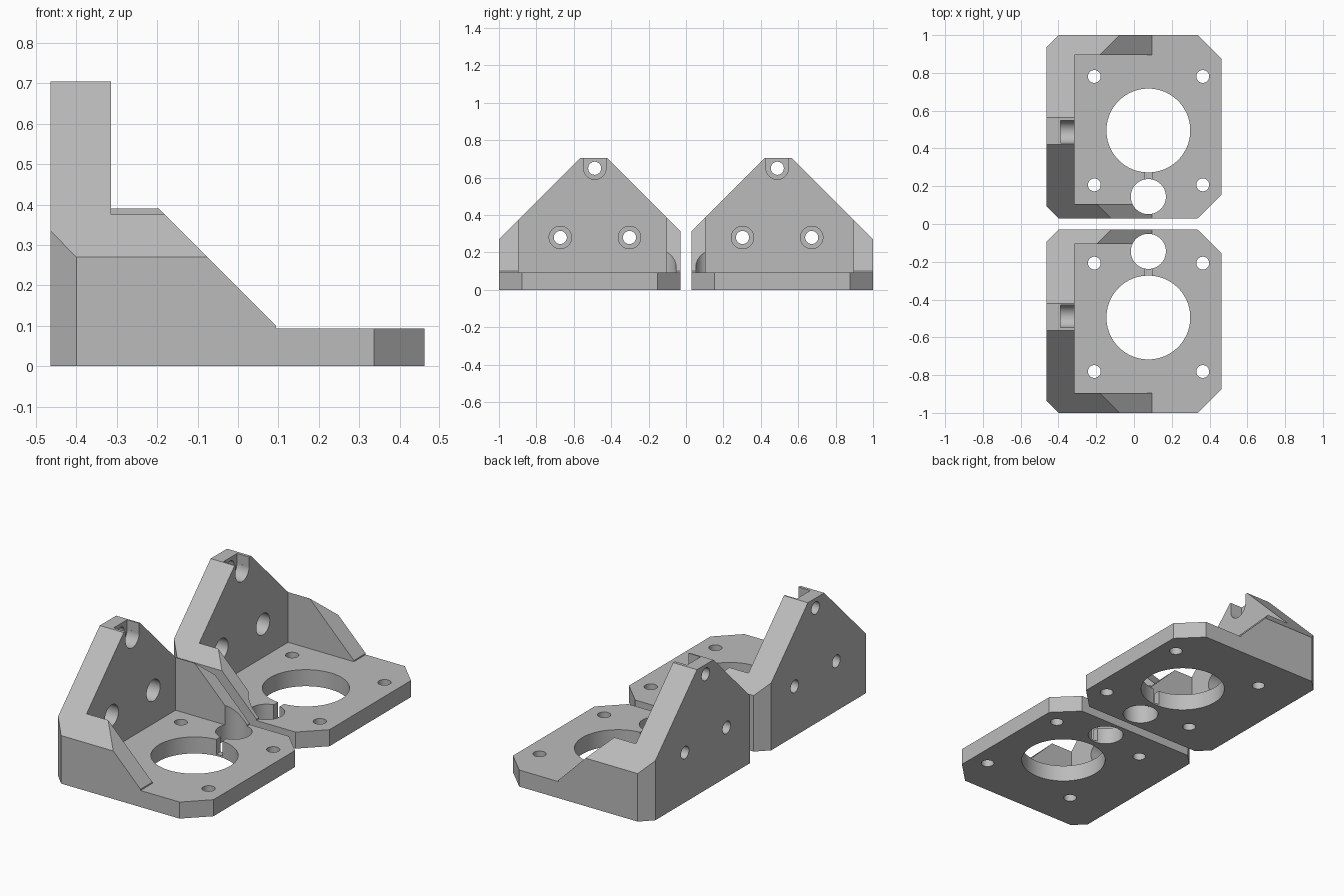
import bpy
import bmesh
import math
from mathutils import Vector

cube = bpy.data.objects.get("Cube")
if cube:
    bpy.data.objects.remove(cube, do_unlink=True)

grey = bpy.data.materials.new("plain grey")
grey.use_nodes = True
colour = (0.5, 0.5, 0.5, 1)
grey.diffuse_color = colour
grey.node_tree.nodes["Principled BSDF"].inputs["Base Color"].default_value = colour

BASE, TOP, WALL = 0.093, 0.705, -0.315


def prism(name, points, axis, lo, hi):
    """Extrude a 2D outline along an axis; the outline uses the other two axes in order."""
    def place(p, t):
        co = list(p)
        co.insert("xyz".index(axis), t)
        return Vector(co)
    bm = bmesh.new()
    face = bm.faces.new([bm.verts.new(place(p, lo)) for p in points])
    top = bmesh.ops.extrude_face_region(bm, geom=[face])["geom"]
    moved = [v for v in top if isinstance(v, bmesh.types.BMVert)]
    bmesh.ops.translate(bm, verts=moved, vec=place((0, 0), hi - lo))
    bmesh.ops.recalc_face_normals(bm, faces=bm.faces)
    mesh = bpy.data.meshes.new(name)
    bm.to_mesh(mesh)
    bm.free()
    obj = bpy.data.objects.new(name, mesh)
    bpy.context.collection.objects.link(obj)
    mesh.materials.append(grey)
    return obj


def circle(a, b, r, n=48):
    return [(a + r * math.cos(math.tau * (i + 0.5) / n),
             b + r * math.sin(math.tau * (i + 0.5) / n)) for i in range(n)]


def rect(a0, b0, a1, b1):
    return [(a0, b0), (a1, b0), (a1, b1), (a0, b1)]


# Solid block with chamfered corners
bracket = prism("motor_brackets", [
    (-0.4, 0.03), (0.337, 0.03), (0.462, 0.153), (0.462, 0.877),
    (0.337, 1), (-0.4, 1), (-0.464, 0.935), (-0.464, 0.094)], "z", 0, TOP)

cutters = []


def cut(name, points, axis, lo, hi):
    cutters.append(prism(name, points, axis, lo, hi))


# Sloping front of the side walls, then the space between them
cut("front_slope", [(0.6, BASE), (0.094, BASE), (0.094, 0.1), (WALL, 0.509),
                    (WALL, 0.9), (0.6, 0.9)], "y", -0.2, 1.2)
cut("cavity", rect(WALL, 0.105, 0.7, 0.895), "z", BASE, 1)

# Gable slopes
cut("outer_slope", [(1.2, 0.07), (0.37, 0.9), (1.2, 0.9)], "x", -1, 1)
cut("inner_slope", [(-0.1, 0.185), (0.615, 0.9), (-0.1, 0.9)], "x", -1, 1)

# Holes through the base
cut("motor_hole", circle(0.076, 0.495, 0.222, 72), "z", -0.1, 1)
cut("rod_hole", circle(0.076, 0.145, 0.093), "z", -0.1, 1)
cut("slot", rect(0.057, 0.2, 0.094, 0.3), "z", 0.01, 0.3)
for x in (-0.21, 0.364):
    for y in (0.207, 0.781):
        cut("motor_screw_hole", circle(x, y, 0.034, 32), "z", -0.1, 0.3)

# Counterbored screw holes through the upright wall
for y, z in ((0.302, 0.28), (0.672, 0.28), (0.488, 0.65)):
    cut("wall_screw_hole", circle(y, z, 0.035, 32), "x", -0.6, -0.2)
    cut("counterbore", circle(y, z, 0.06), "x", -0.39, -0.2)
cut("top_notch", rect(0.428, 0.65, 0.548, 0.9), "x", -0.39, -0.2)

for c in cutters:
    mod = bracket.modifiers.new(c.name, "BOOLEAN")
    mod.operation = "DIFFERENCE"
    mod.solver = "EXACT"
    mod.object = c

# Twin bracket on the other side
bracket.modifiers.new("twin", "MIRROR").use_axis = (False, True, False)

# Apply everything and discard the cutters
bpy.ops.object.select_all(action="DESELECT")
bracket.select_set(True)
bpy.context.view_layer.objects.active = bracket
for mod in list(bracket.modifiers):
    bpy.ops.object.modifier_apply(modifier=mod.name)
for c in cutters:
    bpy.data.objects.remove(c, do_unlink=True)
bpy.ops.object.shade_smooth_by_angle(angle=math.radians(30))
